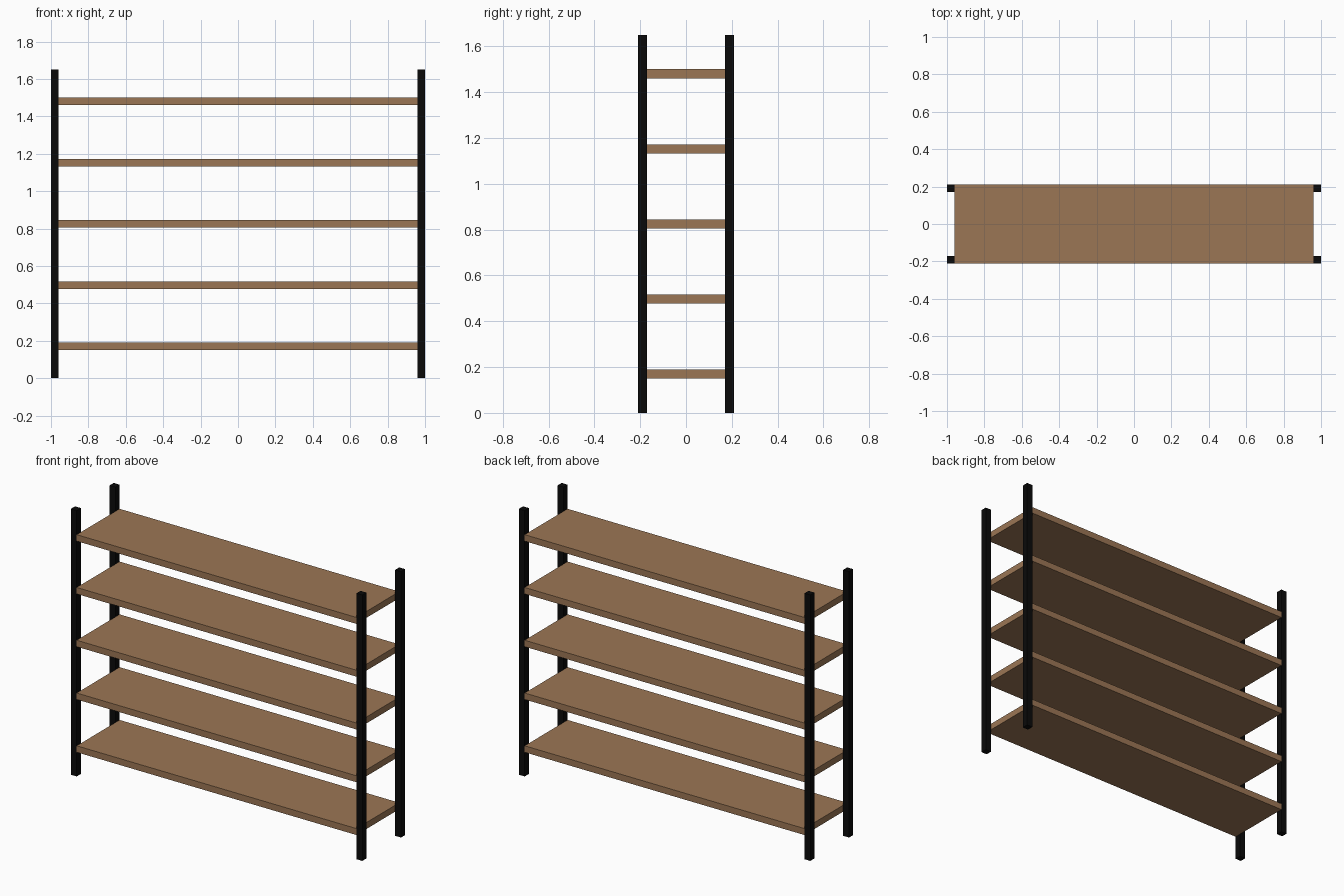
import bpy

if "Cube" in bpy.data.objects:
    bpy.data.objects.remove(bpy.data.objects["Cube"])

HALF_LENGTH, HALF_DEPTH, HEIGHT = 1.0, 0.21, 1.65
POST = 0.04          # square post section
BOARD = 0.04         # shelf thickness
SHELVES = 5
FIRST, LAST = 0.17, 1.48   # shelf centre heights


def material(name, rgb):
    m = bpy.data.materials.new(name)
    m.diffuse_color = (*rgb, 1.0)
    m.use_nodes = True
    m.node_tree.nodes["Principled BSDF"].inputs["Base Color"].default_value = m.diffuse_color
    return m


def box(name, centre, size, mat):
    bpy.ops.mesh.primitive_cube_add(size=1, location=centre)
    ob = bpy.context.object
    ob.name = name
    ob.scale = size
    bpy.ops.object.transform_apply(location=False, rotation=False, scale=True)
    ob.data.materials.append(mat)
    return ob


wood = material("brown wood", (0.33, 0.182, 0.09))
metal = material("black metal", (0.003, 0.003, 0.003))

# Four corner posts
for side, sx in (("left", -1), ("right", 1)):
    for end, sy in (("front", -1), ("back", 1)):
        box(f"{end}_{side}_post",
            (sx * (HALF_LENGTH - POST / 2), sy * (HALF_DEPTH - POST / 2), HEIGHT / 2),
            (POST, POST, HEIGHT), metal)

# Evenly spaced shelves held between the posts
for i in range(SHELVES):
    z = FIRST + (LAST - FIRST) * i / (SHELVES - 1)
    box(f"shelf_{i + 1}", (0, 0, z),
        (2 * (HALF_LENGTH - POST), 2 * HALF_DEPTH, BOARD), wood)
